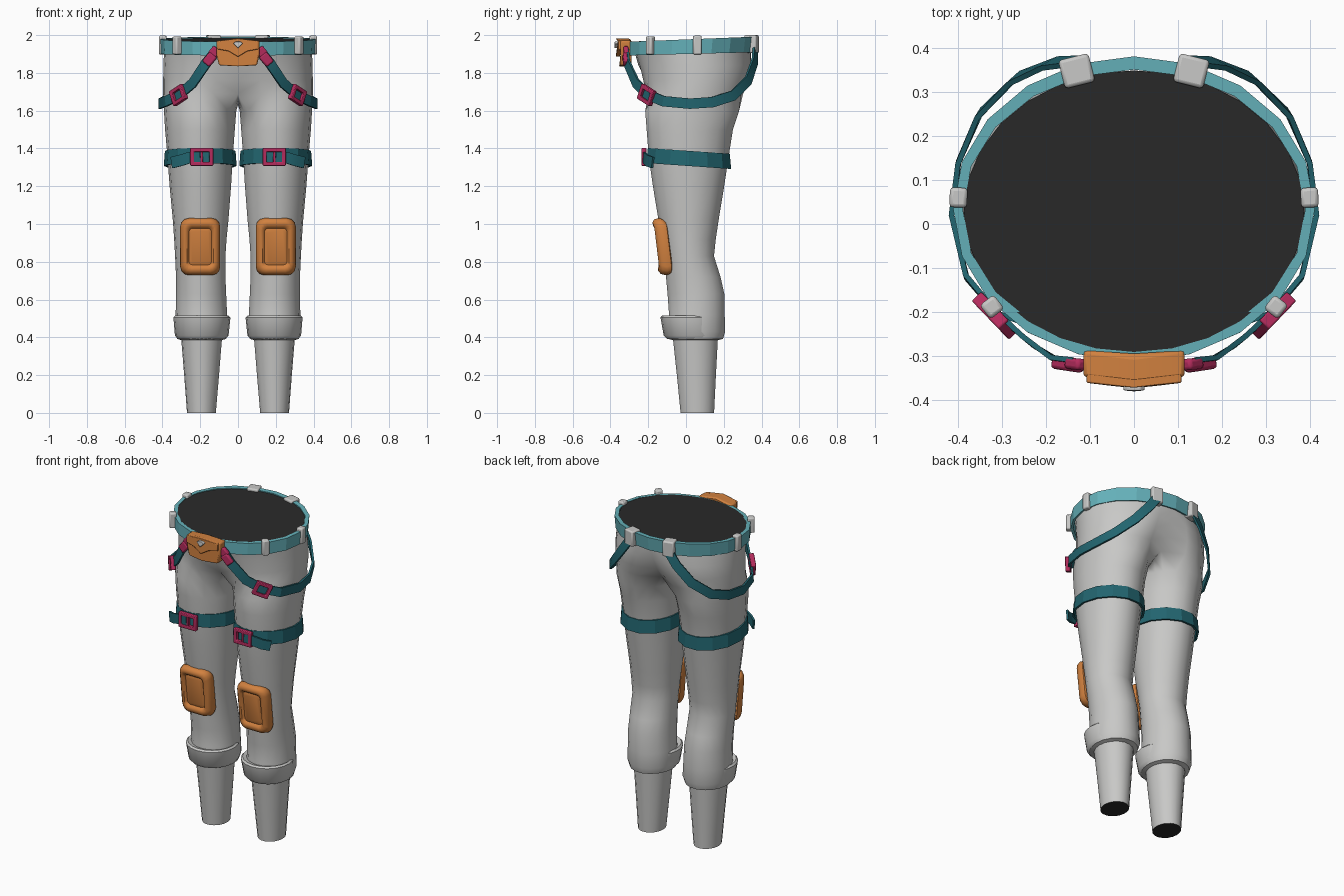
import bpy, bmesh, math
from mathutils import Matrix, Vector

if "Cube" in bpy.data.objects:
    bpy.data.objects.remove(bpy.data.objects["Cube"])


def material(name, rgb):
    m = bpy.data.materials.new(name)
    m.diffuse_color = (*rgb, 1)
    m.use_nodes = True
    m.node_tree.nodes["Principled BSDF"].inputs["Base Color"].default_value = m.diffuse_color
    return m


GREY = material("grey_cloth", (0.58, 0.58, 0.57))
BLACK = material("black_opening", (0.022, 0.022, 0.022))
TEAL = material("light_teal", (0.13, 0.44, 0.49))
DARK = material("dark_teal", (0.016, 0.13, 0.16))
ORANGE = material("orange", (0.64, 0.22, 0.05))
PINK = material("magenta", (0.46, 0.025, 0.11))


def finish(name, bm, mats, mirror=True, angle=40, bevel=0):
    bmesh.ops.recalc_face_normals(bm, faces=bm.faces)
    me = bpy.data.meshes.new(name)
    bm.to_mesh(me)
    bm.free()
    for m in mats:
        me.materials.append(m)
    me.shade_smooth()
    me.set_sharp_from_angle(angle=math.radians(angle))
    ob = bpy.data.objects.new(name, me)
    bpy.context.collection.objects.link(ob)
    if bevel:
        b = ob.modifiers.new("bevel", 'BEVEL')
        b.width, b.segments = bevel, 2
    if mirror:
        m = ob.modifiers.new("mirror", 'MIRROR')
        m.use_clip = True
        m.merge_threshold = 0.0005
    return ob


def bridge(bm, a, b):
    n = len(a)
    for i in range(n):
        bm.faces.new((a[i], a[(i + 1) % n], b[(i + 1) % n], b[i]))


def loft(name, rings, mat, caps=True, loop=False, **kw):
    bm = bmesh.new()
    vs = [[bm.verts.new(p) for p in r] for r in rings]
    for a, b in zip(vs, vs[1:]):
        bridge(bm, a, b)
    if loop:
        bridge(bm, vs[-1], vs[0])
    elif caps:
        bm.faces.new(vs[0])
        bm.faces.new(vs[-1])
    return finish(name, bm, [mat], **kw)


def oval(z, x0, x1, y0, y1, n=20, tilt=0.0):
    pts = []
    for i in range(n):
        a = 2 * math.pi * i / n
        y = (y0 + y1) / 2 + (y1 - y0) / 2 * math.sin(a)
        pts.append(((x0 + x1) / 2 + (x1 - x0) / 2 * math.cos(a), y, z + tilt * y))
    return pts


def place(loc, out, lean=0):
    # local -y is turned to face the direction (out)
    return (Matrix.Translation(loc) @ Matrix.Rotation(math.atan2(out[0], -out[1]), 4, 'Z')
            @ Matrix.Rotation(math.radians(lean), 4, 'Y'))


def box(name, loc, size, out, mat, lean=0, bevel=0.008):
    bm = bmesh.new()
    bmesh.ops.create_cube(bm, size=1, matrix=place(loc, out, lean) @ Matrix.Diagonal((*size, 1)))
    return finish(name, bm, [mat], bevel=bevel)


def frame(name, loc, w, h, bar, depth, out, mat, lean=0):
    m = place(loc, out, lean)

    def ring(inset, y):
        a, b = w / 2 - inset, h / 2 - inset
        return [m @ Vector((sx * a, y, sz * b)) for sx, sz in ((-1, -1), (1, -1), (1, 1), (-1, 1))]
    d = depth / 2
    return loft(name, [ring(0, d), ring(0, -d), ring(bar, -d), ring(bar, d)], mat, loop=True, bevel=0.004)


def ribbon(name, path, width, thick, centre, mat):
    pts = [Vector(p) for p in path]
    rings = []
    for i, p in enumerate(pts):
        t = (pts[min(i + 1, len(pts) - 1)] - pts[max(i - 1, 0)]).normalized()
        out = Vector((p.x - centre[0], p.y - centre[1], 0))
        out = (out - t * out.dot(t)).normalized()
        side = t.cross(out) * width / 2
        o = out * thick / 2
        rings.append([p + side + o, p - side + o, p - side - o, p + side - o])
    return loft(name, rings, mat, angle=25)


# Trousers: leg rings from the ankle to the crotch, then half rings over the hips
OUT, INN = 15, 6
LEG = [(0, .117, .27, -.03, .15), (.2, .1, .285, -.05, .16), (.385, .085, .3, -.07, .17),
       (.392, .062, .322, -.1, .198), (.43, .05, .333, -.11, .21), (.52, .057, .33, -.092, .207),
       (.63, .062, .328, -.1, .205), (.72, .066, .328, -.108, .185), (.83, .066, .333, -.115, .15),
       (.92, .06, .338, -.13, .16), (1.02, .05, .345, -.148, .175), (1.2, .036, .362, -.178, .205),
       (1.35, .027, .373, -.2, .228), (1.5, .016, .386, -.212, .252), (1.6, .008, .392, -.22, .285)]
HIP = [(1.69, .396, -.225, .32, .75, .2, .3), (1.76, .396, -.237, .347, .8, .08, .2),
       (1.84, .395, -.252, .357, .9, 0, .1), (1.92, .391, -.275, .352, 1, 0, .02),
       (1.975, .386, -.29, .348, 1, 0, 0)]
bm = bmesh.new()
rows = []
for z, x0, x1, y0, y1 in LEG:
    angles = [-140 + 280 * i / (OUT - 1) for i in range(OUT)]
    angles += [140 + 80 * (k + 1) / (INN + 1) for k in range(INN)]
    rows.append([bm.verts.new(((x0 + x1) / 2 + (x1 - x0) / 2 * math.cos(math.radians(a)),
                               (y0 + y1) / 2 + (y1 - y0) / 2 * math.sin(math.radians(a)), z))
                 for a in angles])
hips = []
for z, rx, y0, y1, e, df, db in HIP:
    row = []
    for i in range(OUT):
        a = math.pi * (i / (OUT - 1) - .5)
        x = 0 if i in (0, OUT - 1) else rx * math.cos(a) ** e
        dent = (df if a < 0 else db) * max(0, 1 - x / .2) ** 2
        y = (y0 + y1) / 2 + (y1 - y0) / 2 * math.sin(a) * (1 - dent)
        row.append(bm.verts.new((x, y, z + (.03 * y if z > 1.95 else 0))))
    hips.append(row)
yb, yf = hips[0][-1].co.y, hips[0][0].co.y
arch = []
for k in range(INN):
    u = (k + 1) / (INN + 1)
    arch.append(bm.verts.new((0, yb + (yf - yb) * u, 1.63 + .06 * (2 * u - 1) ** 2)))
rows.append(hips[0] + arch)
for a, b in zip(rows, rows[1:]):
    bridge(bm, a, b)
for a, b in zip(hips, hips[1:]):
    for i in range(OUT - 1):
        bm.faces.new((a[i], a[i + 1], b[i + 1], b[i]))
for ring in (rows[0], hips[-1]):
    bm.faces.new(ring).material_index = 1
finish("trousers", bm, [GREY, BLACK])

# Folded cuffs, standing proud at the front
loft("cuff", [oval(.392, .065, .32, -.1, .18), oval(.41, .05, .334, -.118, .19),
              oval(.505, .04, .342, -.135, .175), oval(.515, .05, .332, -.125, .165),
              oval(.5, .075, .31, -.08, .15)], GREY)

# Waist belt
loft("waist_belt", [oval(1.905, -.393, .393, -.295, .355, 20, .025), oval(1.9, -.407, .407, -.312, .37, 20, .025),
                    oval(1.977, -.41, .41, -.312, .38, 20, .04), oval(1.977, -.388, .388, -.285, .35, 20, .04)],
     TEAL, loop=True, mirror=False, angle=15)

# Belt loops
box("back_belt_loop", (.13, .347, 1.952), (.07, .066, .096), (.25, 1), GREY)
box("side_belt_loop", (.398, .06, 1.947), (.045, .04, .1), (1, .05), GREY)
box("front_belt_loop", (.322, -.188, 1.945), (.04, .04, .096), (.8, -.62), GREY)

# Hip harness strap with its clips
ribbon("harness_strap", [(.12, -.315, 1.91), (.17, -.312, 1.85), (.24, -.265, 1.745), (.31, -.203, 1.685),
                         (.38, -.12, 1.65), (.414, .02, 1.637), (.398, .14, 1.645), (.35, .25, 1.68),
                         (.27, .33, 1.76), (.19, .364, 1.86), (.14, .368, 1.93)],
       .055, .012, (0, .03), DARK)
box("upper_clip", (.15, -.318, 1.872), (.065, .03, .05), (.15, -1), PINK, 50)
box("upper_clip_tip", (.125, -.318, 1.91), (.05, .026, .05), (.1, -1), PINK, 50)
frame("harness_buckle", (.315, -.208, 1.683), .098, .085, .02, .03, (.75, -.72), PINK, 25)

# Thigh bands with buckles and loose ends
loft("thigh_band", [oval(z, .2 - r, .2 + r, .015 - r * 1.19, .015 + r * 1.19, 14, -.07)
                    for z, r in ((1.308, .181), (1.308, .193), (1.388, .187), (1.388, .175))],
     DARK, loop=True, angle=15)
frame("thigh_buckle", (.192, -.222, 1.355), .122, .094, .02, .026, (0, -1), PINK)
box("thigh_buckle_pin", (.192, -.222, 1.355), (.014, .018, .07), (0, -1), PINK, bevel=.003)
ribbon("strap_tail", [(.2, -.224, 1.355), (.26, -.22, 1.35), (.31, -.203, 1.335), (.35, -.175, 1.325)],
       .06, .012, (.2, .02), DARK)


# Knee pads: rounded rectangles with a raised rim and a sunken middle
def pad_ring(w, h, r, depth):
    pts = []
    for cx, cz, start in ((1, 1, 0), (-1, 1, 90), (-1, -1, 180), (1, -1, 270)):
        for k in range(4):
            a = math.radians(start + 30 * k)
            x = cx * (w - r) + r * math.cos(a)
            z = .88 + cz * (h - r) + r * math.sin(a)
            y = -.105 - .12 * (z - .88) + 1.6 * x * x - depth
            pts.append((.2 + x, y, z))
    return pts


loft("knee_pad", [pad_ring(.085, .13, .04, -.01), pad_ring(.1, .145, .045, .0),
                  pad_ring(.106, .151, .045, .025), pad_ring(.1, .145, .045, .05),
                  pad_ring(.085, .128, .035, .062), pad_ring(.07, .108, .025, .058),
                  pad_ring(.06, .097, .02, .042), pad_ring(.05, .085, .015, .046)], ORANGE, angle=50)


# Front clasp: chevron body, pointed flap and a small stud
def chevron(outline, back, front):
    return [[(x, y + .12 * abs(x), z) for x, z in outline] for y in (back, front)]


body = [(-.1, 1.84), (0, 1.835), (.1, 1.84), (.115, 1.9), (.115, 1.97), (0, 1.982), (-.115, 1.97), (-.115, 1.9)]
flap = [(-.108, 1.925), (-.05, 1.915), (0, 1.885), (.05, 1.915), (.108, 1.925), (.108, 1.97), (0, 1.982), (-.108, 1.97)]
loft("clasp_body", chevron(body, -.3, -.36), ORANGE, mirror=False, bevel=.008)
loft("clasp_flap", chevron(flap, -.35, -.373), ORANGE, mirror=False, bevel=.004)
stud = [(-.025, 1.955), (0, 1.93), (.025, 1.955), (.015, 1.965), (-.015, 1.965)]
loft("clasp_stud", chevron(stud, -.36, -.38), GREY, mirror=False, bevel=.003)
